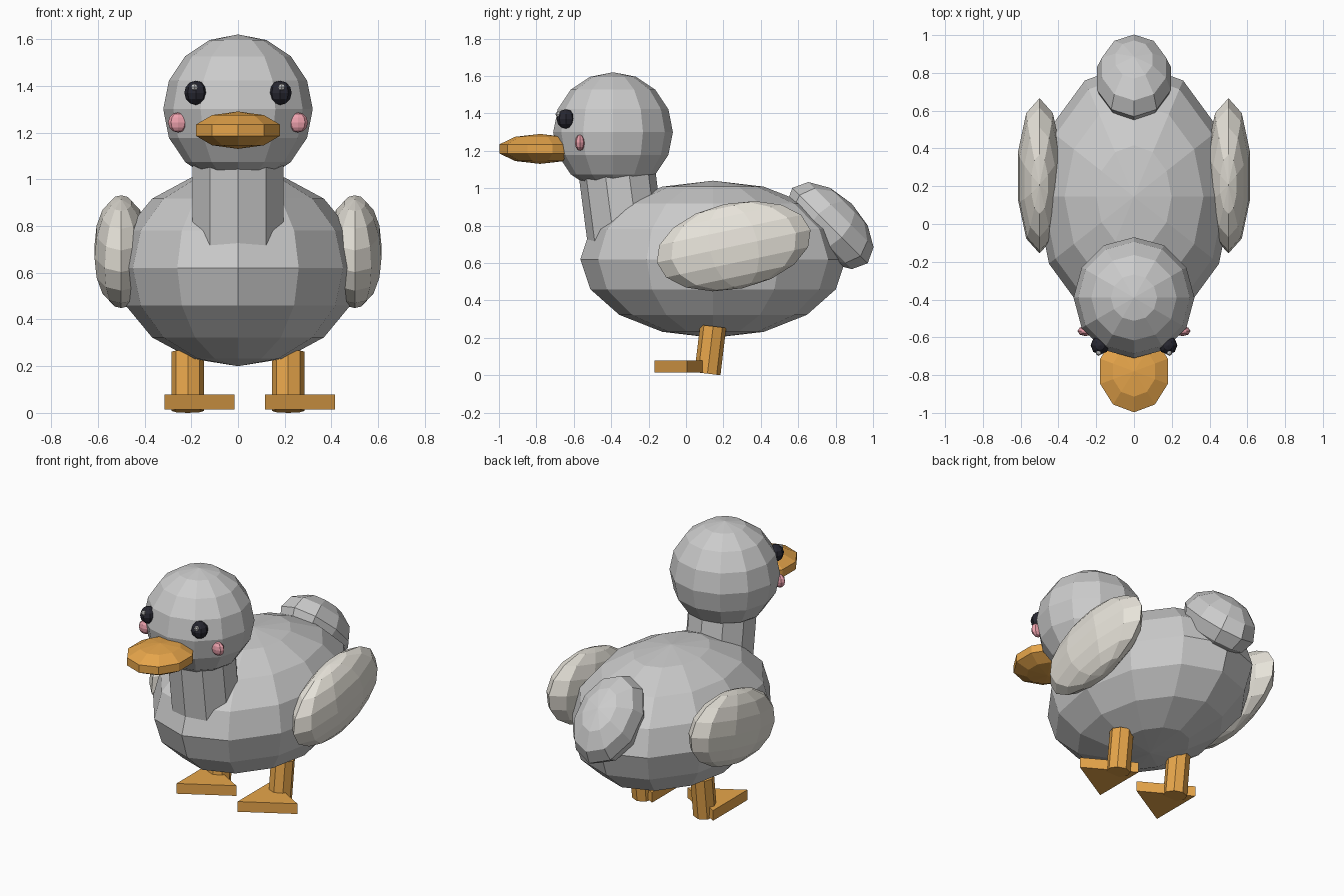
import bpy, bmesh, math
from mathutils import Matrix, Euler

if "Cube" in bpy.data.objects:
    bpy.data.objects.remove(bpy.data.objects["Cube"])


def material(name, rgb):
    m = bpy.data.materials.new(name)
    m.diffuse_color = (*rgb, 1)
    m.use_nodes = True
    m.node_tree.nodes["Principled BSDF"].inputs["Base Color"].default_value = m.diffuse_color
    return m


orange = material("orange", (0.80, 0.38, 0.07))
cream = material("cream", (0.80, 0.77, 0.70))
black = material("black", (0.02, 0.02, 0.03))
pink = material("pink", (0.85, 0.36, 0.42))
glint = material("glint", (0.75, 0.75, 0.78))


def finish(name, bm, loc, scale, rx, rz, mat):
    # bake the placement into a flat-shaded mesh
    rot = Euler((rx, 0, rz)).to_matrix().to_4x4()
    bm.transform(Matrix.Translation(loc) @ rot @ Matrix.Diagonal((*scale, 1)))
    bmesh.ops.recalc_face_normals(bm, faces=bm.faces)
    me = bpy.data.meshes.new(name)
    bm.to_mesh(me)
    bm.free()
    if mat:
        me.materials.append(mat)
    ob = bpy.data.objects.new(name, me)
    bpy.context.collection.objects.link(ob)
    return ob


def ball(name, loc, scale, segs, rings, mat=None, rx=0, rz=0):
    bm = bmesh.new()
    bmesh.ops.create_uvsphere(bm, u_segments=segs, v_segments=rings, radius=1)
    return finish(name, bm, loc, scale, rx, rz, mat)


def prism(name, loc, r, depth, sides, start, mat=None, rx=0):
    # regular prism whose first corner lies at the start angle
    bm = bmesh.new()
    pts = []
    for i in range(sides):
        a = math.radians(start) + math.tau * i / sides
        pts.append(bm.verts.new((r * math.cos(a), r * math.sin(a), -depth / 2)))
    base = bm.faces.new(pts)
    top = bmesh.ops.extrude_face_region(bm, geom=[base])["geom"]
    bmesh.ops.translate(bm, vec=(0, 0, depth),
                        verts=[v for v in top if isinstance(v, bmesh.types.BMVert)])
    if not any(abs(f.calc_center_median().z + depth / 2) < 1e-6 for f in bm.faces):
        bm.faces.new(pts)
    return finish(name, bm, loc, (1, 1, 1), rx, 0, mat)


# Body, neck, head, tail
ball("body", (0, 0.145, 0.62), (0.52, 0.71, 0.42), 12, 8)
prism("neck", (0, -0.345, 0.90), 0.205, 0.50, 10, 90, rx=0.13)
ball("head", (0, -0.39, 1.30), (0.32, 0.32, 0.32), 12, 8)
ball("tail", (0, 0.77, 0.80), (0.205, 0.285, 0.165), 10, 6, rx=math.radians(-45))

# Beak
ball("beak", (0, -0.78, 1.21), (0.198, 0.228, 0.08), 10, 5, orange)

for side, s in (("left", -1), ("right", 1)):
    # Wings
    ball(side + "_wing", (s * 0.50, 0.255, 0.69), (0.12, 0.42, 0.23), 10, 8,
         cream, rx=math.radians(12))
    # Eyes, eye highlights and cheeks
    ball(side + "_eye", (s * 0.18, -0.642, 1.37), (0.05, 0.05, 0.052), 8, 6, black)
    ball(side + "_eye_highlight", (s * 0.187, -0.682, 1.395),
         (0.016, 0.016, 0.016), 6, 4, glint)
    ball(side + "_cheek", (s * 0.257, -0.567, 1.243), (0.042, 0.027, 0.043), 8, 6, pink)
    # Legs
    prism(side + "_leg", (s * 0.215, 0.13, 0.135), 0.07, 0.255, 8, 90, orange, rx=-0.12)
    # Feet, both turned the same way
    prism(side + "_foot", (s * 0.215, 0.005, 0.047), 0.20, 0.065, 3, 0, orange)
